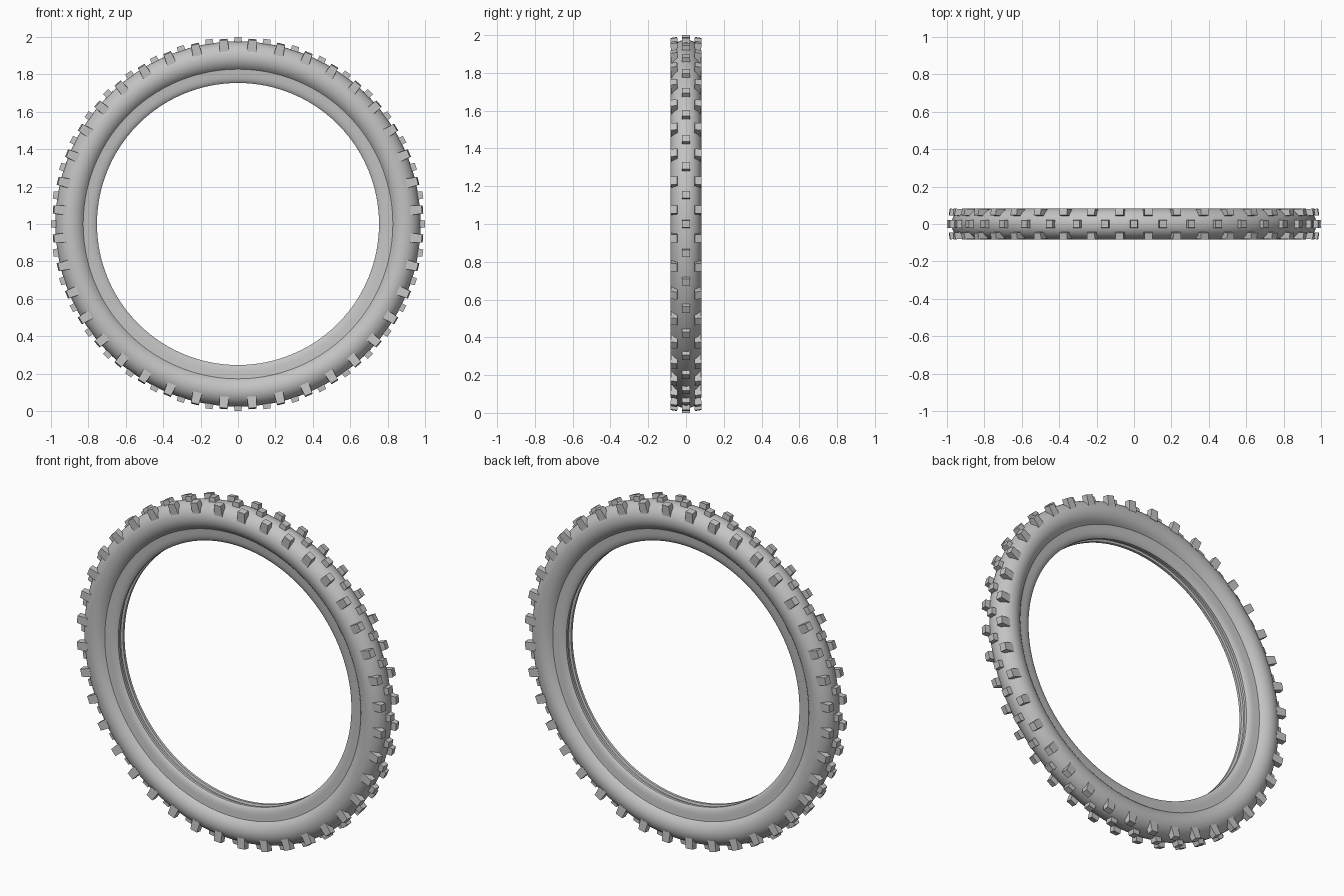
import bpy, bmesh
from math import sin, cos, pi, radians
from mathutils import Matrix, Vector

cube = bpy.data.objects.get("Cube")
if cube:
    bpy.data.objects.remove(cube)

rubber = bpy.data.materials.new("grey rubber")
rubber.use_nodes = True
GREY = (0.55, 0.55, 0.55, 1)
rubber.diffuse_color = GREY
rubber.node_tree.nodes["Principled BSDF"].inputs["Base Color"].default_value = GREY


def finish(name, bm):
    bmesh.ops.recalc_face_normals(bm, faces=bm.faces)
    mesh = bpy.data.meshes.new(name)
    bm.to_mesh(mesh)
    bm.free()
    mesh.materials.append(rubber)
    obj = bpy.data.objects.new(name, mesh)
    obj.location.z = 1
    bpy.context.collection.objects.link(obj)
    return obj


def lathe(name, profile, steps=160):
    """Sweep a closed (radius, y) profile round the y axis."""
    bm = bmesh.new()
    rings = []
    for i in range(steps):
        a = 2 * pi * i / steps
        rings.append([bm.verts.new((r * sin(a), y, r * cos(a))) for r, y in profile])
    n = len(profile)
    for i in range(steps):
        p, q = rings[i], rings[(i + 1) % steps]
        for j in range(n):
            k = (j + 1) % n
            bm.faces.new((p[j], p[k], q[k], q[j]))
    obj = finish(name, bm)
    bpy.context.view_layer.objects.active = obj
    obj.select_set(True)
    bpy.ops.object.shade_smooth_by_angle(angle=radians(30))
    obj.select_set(False)
    return obj


# Tyre casing: round carcass, then bead lip and shallow inner groove
CENTRE, RADIUS = 0.894, 0.082
carcass = []
for i in range(15):
    t = radians(144) * i / 14
    carcass.append((CENTRE + RADIUS * cos(t), RADIUS * sin(t)))
bead = [(0.81, 0.046), (0.79, 0.045), (0.772, 0.041), (0.76, 0.035),
        (0.754, 0.029), (0.754, 0.014), (0.766, 0.010)]
half = carcass + bead
profile = half + [(r, -y) for r, y in reversed(half[1:])]
lathe("tyre_casing", profile)


def add_knob(bm, angle, base, top):
    """Tapered block; base and top are (radius_at_y0, radius_at_y1, y0, y1, width)."""
    spin = Matrix.Rotation(angle, 3, 'Y')
    loops = []
    for r0, r1, y0, y1, w in (base, top):
        corners = ((-w / 2, y0, r0), (w / 2, y0, r0), (w / 2, y1, r1), (-w / 2, y1, r1))
        loops.append([bm.verts.new(spin @ Vector(c)) for c in corners])
    low, high = loops
    bm.faces.new(low)
    bm.faces.new(high)
    for j in range(4):
        k = (j + 1) % 4
        bm.faces.new((low[j], low[k], high[k], high[j]))


def knob_row(name, offset, base, top, count=40):
    bm = bmesh.new()
    for i in range(count):
        add_knob(bm, 2 * pi * (i + offset) / count, base, top)
    finish(name, bm)


# Tread: one centre row, and a staggered row on each shoulder
knob_row("centre_knobs", 0, (0.965, 0.965, -0.022, 0.022, 0.044),
         (1.0, 1.0, -0.02, 0.02, 0.038))
for side, name in ((1, "back_shoulder_knobs"), (-1, "front_shoulder_knobs")):
    knob_row(name, 0.5, (0.945, 0.925, side * 0.042, side * 0.078, 0.05),
             (0.992, 0.986, side * 0.047, side * 0.082, 0.043))
